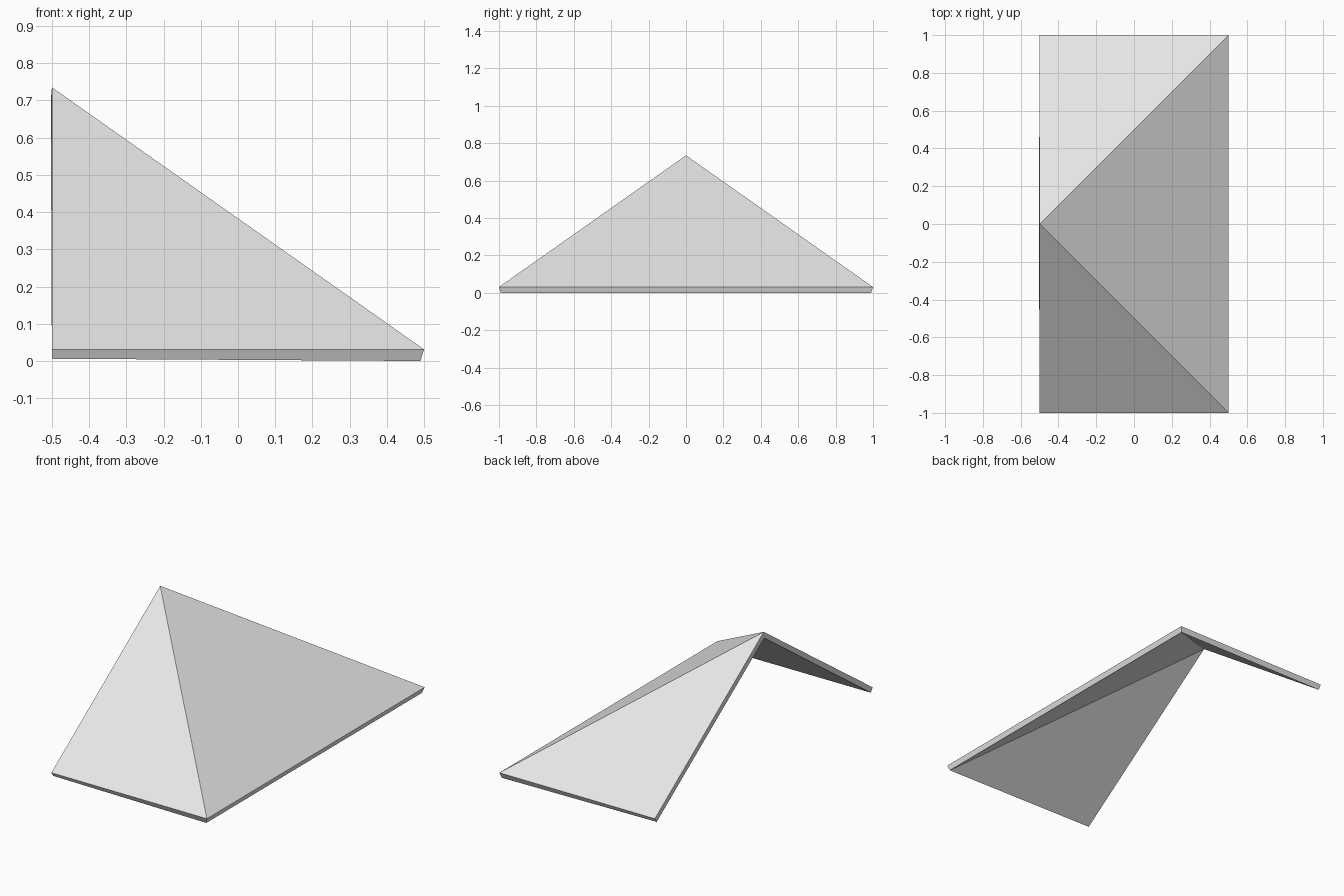
import bpy
import bmesh

cube = bpy.data.objects.get("Cube")
if cube:
    bpy.data.objects.remove(cube)

# Light grey roof material
grey = bpy.data.materials.new("light_grey")
grey.use_nodes = True
colour = (0.8, 0.8, 0.8, 1)
grey.diffuse_color = colour
grey.node_tree.nodes["Principled BSDF"].inputs["Base Color"].default_value = colour


def sheet(bm, apex, gable, hip, flip):
    """Two gable slopes and one hip slope; returns the boundary vertices."""
    ring = [gable[0], hip[0], hip[1], gable[1]]
    top = bm.verts.new(apex)
    ring = [bm.verts.new(p) for p in ring]
    for a, b in zip(ring, ring[1:]):
        bm.faces.new((top, b, a) if flip else (top, a, b))
    return [top] + ring


def both_sides(x, y, z):
    return [(x, -y, z), (x, y, z)]


# Open-backed hip roof end: outer skin, inner skin and rim
bm = bmesh.new()
outer = sheet(bm, (-0.5, 0, 0.735), both_sides(-0.5, 1, 0.031),
              both_sides(0.5, 1, 0.031), False)
inner = sheet(bm, (-0.503, 0, 0.70), both_sides(-0.5, 0.983, 0.006),
              both_sides(0.49, 0.99, 0), True)
for i in range(len(outer)):
    j = (i + 1) % len(outer)
    bm.faces.new((outer[i], inner[i], inner[j], outer[j]))
bmesh.ops.recalc_face_normals(bm, faces=bm.faces)

mesh = bpy.data.meshes.new("hip_roof")
bm.to_mesh(mesh)
bm.free()
mesh.materials.append(grey)
roof = bpy.data.objects.new("hip_roof", mesh)
bpy.context.collection.objects.link(roof)
